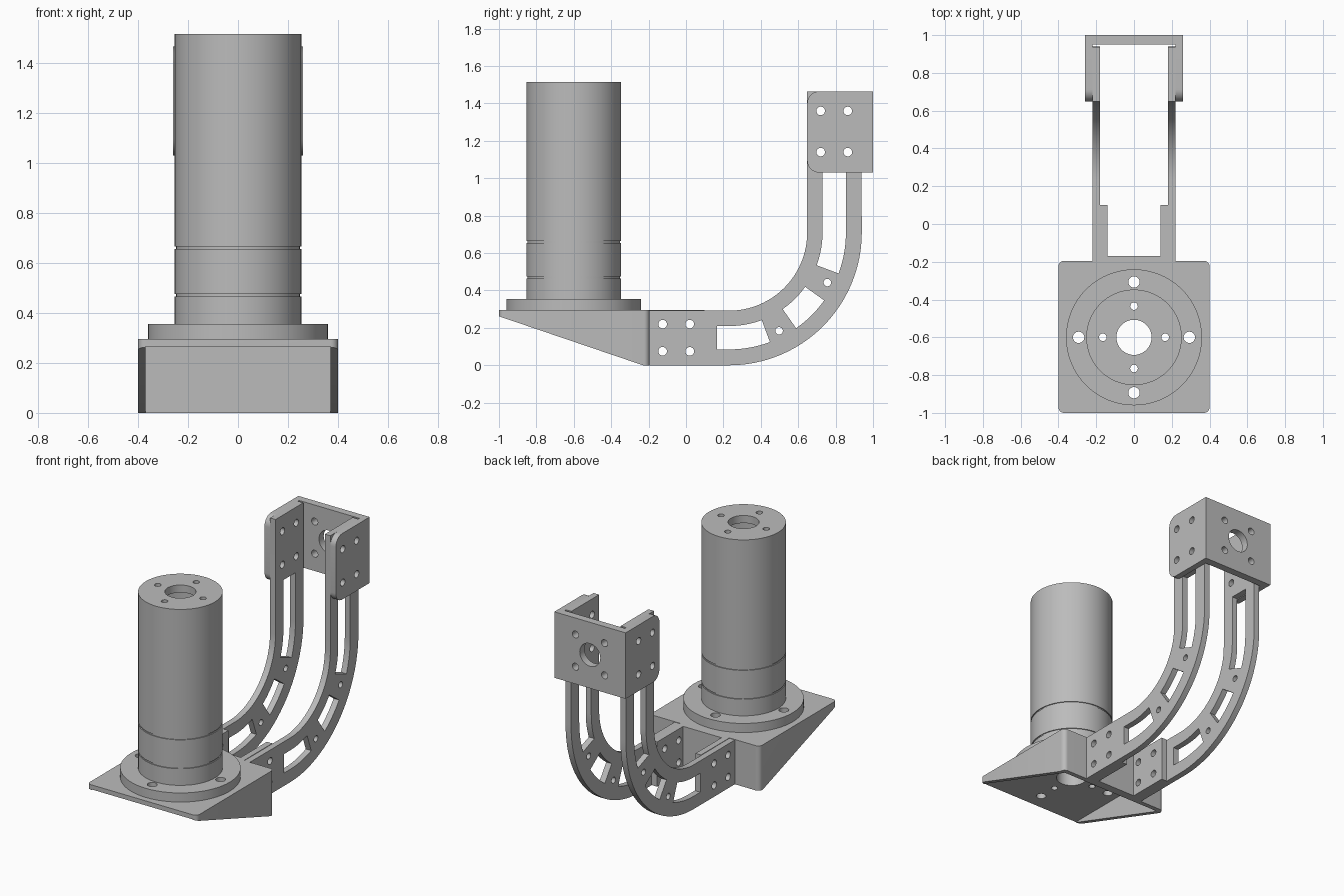
import bpy, bmesh
from math import sin, cos, pi, radians
from mathutils import Matrix, Vector

cube = bpy.data.objects.get("Cube")
if cube:
    bpy.data.objects.remove(cube, do_unlink=True)

metal = bpy.data.materials.new("plain_grey")
metal.use_nodes = True
GREY = (0.5, 0.5, 0.5, 1)
metal.diffuse_color = GREY
metal.node_tree.nodes["Principled BSDF"].inputs["Base Color"].default_value = GREY

# Each plane lists the world axes of the profile's two directions and its depth
PLANES = {"XY": ("X", "Y", "Z"), "YZ": ("Y", "Z", "X"), "XZ": ("X", "Z", "Y")}
AXES = {"X": Vector((1, 0, 0)), "Y": Vector((0, 1, 0)), "Z": Vector((0, 0, 1))}


def add_object(name, mesh):
    obj = bpy.data.objects.new(name, mesh)
    bpy.context.collection.objects.link(obj)
    mesh.materials.clear()
    mesh.materials.append(metal)
    return obj


def arc(cx, cy, r, start, end, steps=24):
    angles = [radians(start + (end - start) * i / steps) for i in range(steps + 1)]
    return [(cx + r * cos(a), cy + r * sin(a)) for a in angles]


def circle(cx, cy, r, sides=32):
    return arc(cx, cy, r, 0, 360, sides)[:-1]


def rect(x0, y0, x1, y1, radii=(0, 0, 0, 0)):
    """Rectangle with a radius per corner, counter-clockwise from lower left."""
    corners = [(x0, y0, 1, 1), (x1, y0, -1, 1), (x1, y1, -1, -1), (x0, y1, 1, -1)]
    pts = []
    for i, ((x, y, sx, sy), r) in enumerate(zip(corners, radii)):
        start = 180 + 90 * i
        pts += arc(x + sx * r, y + sy * r, r, start, start + 90, 8) if r else [(x, y)]
    return pts


def plate(name, plane, low, high, outline, holes=()):
    """Extrude an outline with holes between two depths."""
    curve = bpy.data.curves.new(name, "CURVE")
    curve.dimensions = "2D"
    curve.fill_mode = "BOTH"
    curve.extrude = (high - low) / 2
    for loop in [outline, *holes]:
        spline = curve.splines.new("POLY")
        spline.points.add(len(loop) - 1)
        for point, (u, v) in zip(spline.points, loop):
            point.co = (u, v, 0, 1)
        spline.use_cyclic_u = True
    temp = bpy.data.objects.new(name + "_profile", curve)
    bpy.context.collection.objects.link(temp)
    bpy.context.view_layer.update()
    mesh = bpy.data.meshes.new_from_object(
        temp.evaluated_get(bpy.context.evaluated_depsgraph_get()))
    bpy.data.objects.remove(temp, do_unlink=True)
    u, v, w = (AXES[a] for a in PLANES[plane])
    basis = Matrix((u, v, w)).transposed().to_4x4()
    mesh.transform(basis @ Matrix.Translation((0, 0, (low + high) / 2)))
    bm = bmesh.new()
    bm.from_mesh(mesh)
    bmesh.ops.remove_doubles(bm, verts=bm.verts, dist=0.00001)
    bmesh.ops.recalc_face_normals(bm, faces=bm.faces)
    bm.to_mesh(mesh)
    bm.free()
    return add_object(name, mesh)


def combine(target, other, operation):
    mod = target.modifiers.new("combine", "BOOLEAN")
    mod.operation, mod.object, mod.solver = operation, other, "EXACT"
    bpy.context.view_layer.objects.active = target
    bpy.ops.object.modifier_apply(modifier=mod.name)
    bpy.data.objects.remove(other, do_unlink=True)


def lathe(name, profile, cy, sides=64):
    bm = bmesh.new()
    verts = [bm.verts.new((r, cy, z)) for r, z in profile]
    edges = [bm.edges.new((a, b)) for a, b in zip(verts, verts[1:] + verts[:1])]
    bmesh.ops.spin(bm, geom=verts + edges, cent=(0, cy, 0), axis=(0, 0, 1),
                   angle=2 * pi, steps=sides)
    bmesh.ops.remove_doubles(bm, verts=bm.verts, dist=0.00001)
    bmesh.ops.recalc_face_normals(bm, faces=bm.faces)
    mesh = bpy.data.meshes.new(name)
    bm.to_mesh(mesh)
    bm.free()
    return add_object(name, mesh)


def ring_of_holes(cx, cy, spread, r, start):
    return [circle(x, y, r) for x, y in arc(cx, cy, spread, start, start + 270, 3)]


# Drilled holes shared by the base, the flange and the motor cap
MOTOR_Y = -0.6
inner_holes = [circle(0, MOTOR_Y, 0.093, 48)] + ring_of_holes(0, MOTOR_Y, 0.165, 0.02, 0)
all_holes = inner_holes + ring_of_holes(0, MOTOR_Y, 0.293, 0.03, 0)

# Base: rounded block, hollowed below and sloped toward the front
base = plate("base", "XY", 0, 0.295,
             rect(-0.4, -1, 0.4, -0.195, (0.03,) * 4), all_holes)
combine(base, plate("pocket", "XY", -0.1, 0.265, rect(-0.37, -1.1, 0.37, -0.225)),
        "DIFFERENCE")
combine(base, plate("slope", "YZ", -0.5, 0.5,
                    [(-1.1, 0.296), (-1.1, -0.1), (-0.2, -0.1), (-0.2, -0.01)]),
        "DIFFERENCE")

# Motor: flange, grooved housing and drilled cap
plate("motor_flange", "XY", 0.295, 0.355, circle(0, MOTOR_Y, 0.36, 64), all_holes)
R = 0.253
outer = [(R, 0.355)]
for z in (0.47, 0.66):
    outer += [(R, z - 0.005), (R - 0.006, z - 0.005), (R - 0.006, z + 0.005), (R, z + 0.005)]
lathe("motor_housing", outer + [(R, 1.515), (0.25, 1.515), (0.25, 1.465),
                                (0.21, 1.465), (0.21, 0.355)], MOTOR_Y)
plate("motor_cap", "XY", 1.465, 1.515, circle(0, MOTOR_Y, 0.25, 64), inner_holes)

# Curved arms: outline, windows and bolt holes follow one bend centre
CY, CZ = 0.23, 0.71
TOP = 1.465


def bend(r, start, end):
    return arc(CY, CZ, r, start - 90, end - 90)


def on_bend(r, angle):
    return bend(r, angle, angle)[0]


arm_outline = ([(-0.195, 0)] + bend(0.71, 0, 90) + [(0.937, TOP), (0.648, TOP)]
               + bend(0.418, 90, 0) + [(-0.195, CZ - 0.418)])
IN, OUT = 0.5, 0.625
windows = [
    [(0.165, CZ - OUT)] + bend(OUT, 0, 20.5) + bend(IN, 20.5, 0) + [(0.165, CZ - IN)],
    bend(OUT, 35, 54.5) + bend(IN, 54.5, 35),
    bend(OUT, 69.5, 90) + [(CY + OUT, 1.035), (CY + IN, 1.035)] + bend(IN, 90, 69.5),
]
bend_bolts = [circle(*on_bend(0.59, a), 0.02) for a in (27, 63)]
low_bolts = [circle(y, z, 0.023) for y in (-0.125, 0.02) for z in (0.075, 0.22)]
top_bolts = [circle(y, z, 0.023) for y in (0.72, 0.865) for z in (1.14, 1.36)]

# Upper bracket back plate
back = plate("upper_bracket", "XZ", 0.95, 1, rect(-0.26, 1.03, 0.26, TOP),
             [circle(0, 1.25, 0.075)] + ring_of_holes(0, 1.25, 0.15, 0.023, 45))
# Lower bracket cross plate
cross = plate("lower_bracket", "XZ", -0.195, -0.17, rect(-0.18, 0, 0.18, 0.295))

for side, s in (("left", 1), ("right", -1)):
    def side_plate(name, a, b, outline, holes):
        low, high = sorted((s * a, s * b))
        return plate(f"{side}_{name}", "YZ", low, high, outline, holes)

    side_plate("arm", 0.18, 0.22, arm_outline, windows + bend_bolts + low_bolts + top_bolts)
    combine(back, side_plate("flange", 0.22, 0.26,
                             rect(0.648, 1.03, 0.95, TOP, (0.065, 0, 0, 0.065)),
                             top_bolts), "UNION")
    combine(cross, side_plate("tab", 0.14, 0.18, rect(-0.17, 0, 0.1, 0.295),
                              low_bolts), "UNION")

# Smooth the round surfaces and keep the edges sharp
bpy.ops.object.select_all(action="DESELECT")
for obj in bpy.context.collection.objects:
    if obj.type == "MESH" and metal.name in obj.data.materials:
        obj.select_set(True)
        bpy.context.view_layer.objects.active = obj
bpy.ops.object.shade_smooth_by_angle(angle=radians(30))
